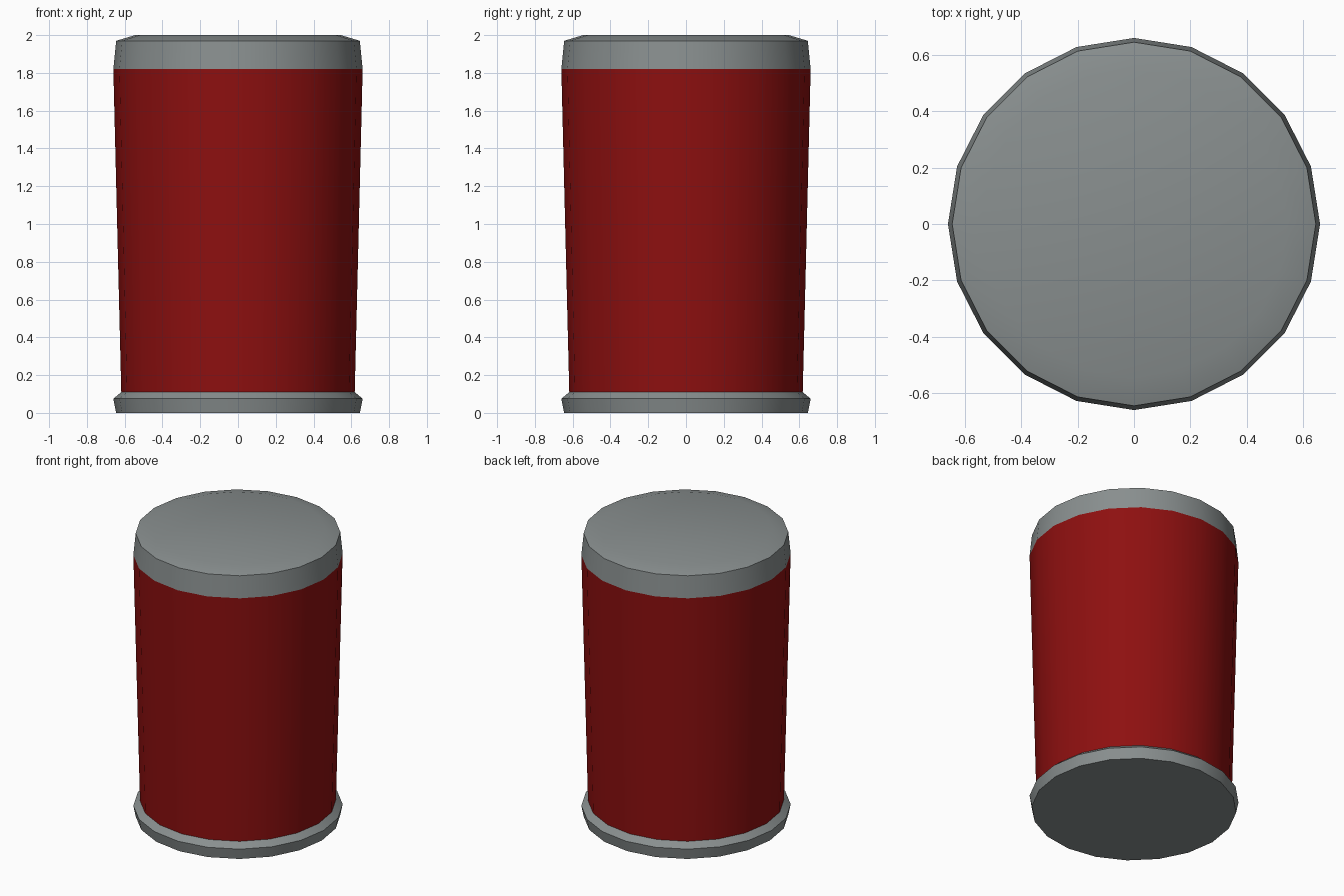
import bpy
import math

if "Cube" in bpy.data.objects:
    bpy.data.objects.remove(bpy.data.objects["Cube"])

SIDES = 20


def material(name, rgb):
    m = bpy.data.materials.new(name)
    m.diffuse_color = (*rgb, 1.0)
    m.use_nodes = True
    m.node_tree.nodes["Principled BSDF"].inputs["Base Color"].default_value = m.diffuse_color
    return m


def lathe(name, profile, mat, cap_bottom=False, cap_top=False):
    """Spin a list of (radius, z) points, bottom to top, into a 20-sided part."""
    verts = [(r * math.cos(2 * math.pi * i / SIDES), r * math.sin(2 * math.pi * i / SIDES), z)
             for r, z in profile for i in range(SIDES)]
    faces = []
    for k in range(len(profile) - 1):
        a, b = k * SIDES, (k + 1) * SIDES
        for i in range(SIDES):
            j = (i + 1) % SIDES
            faces.append((a + i, a + j, b + j, b + i))
    if cap_bottom:
        faces.append(tuple(reversed(range(SIDES))))
    if cap_top:
        faces.append(tuple(range(len(verts) - SIDES, len(verts))))
    mesh = bpy.data.meshes.new(name)
    mesh.from_pydata(verts, [], faces)
    mesh.materials.append(mat)
    obj = bpy.data.objects.new(name, mesh)
    bpy.context.collection.objects.link(obj)
    bpy.ops.object.select_all(action='DESELECT')
    obj.select_set(True)
    bpy.context.view_layer.objects.active = obj
    bpy.ops.object.shade_smooth_by_angle(angle=math.radians(30))
    return obj


grey = material("grey metal", (0.25, 0.275, 0.275))
red = material("red paint", (0.27, 0.005, 0.005))

# Bottom rim, flared with a bevelled upper lip
lathe("base_rim", [(0.645, 0.0), (0.66, 0.075), (0.618, 0.11)], grey, cap_bottom=True)
# Tapered red body
lathe("body", [(0.618, 0.11), (0.66, 1.82)], red)
# Lid with a slightly raised top
lathe("lid", [(0.66, 1.82), (0.645, 1.97), (0.545, 2.0)], grey, cap_top=True)
